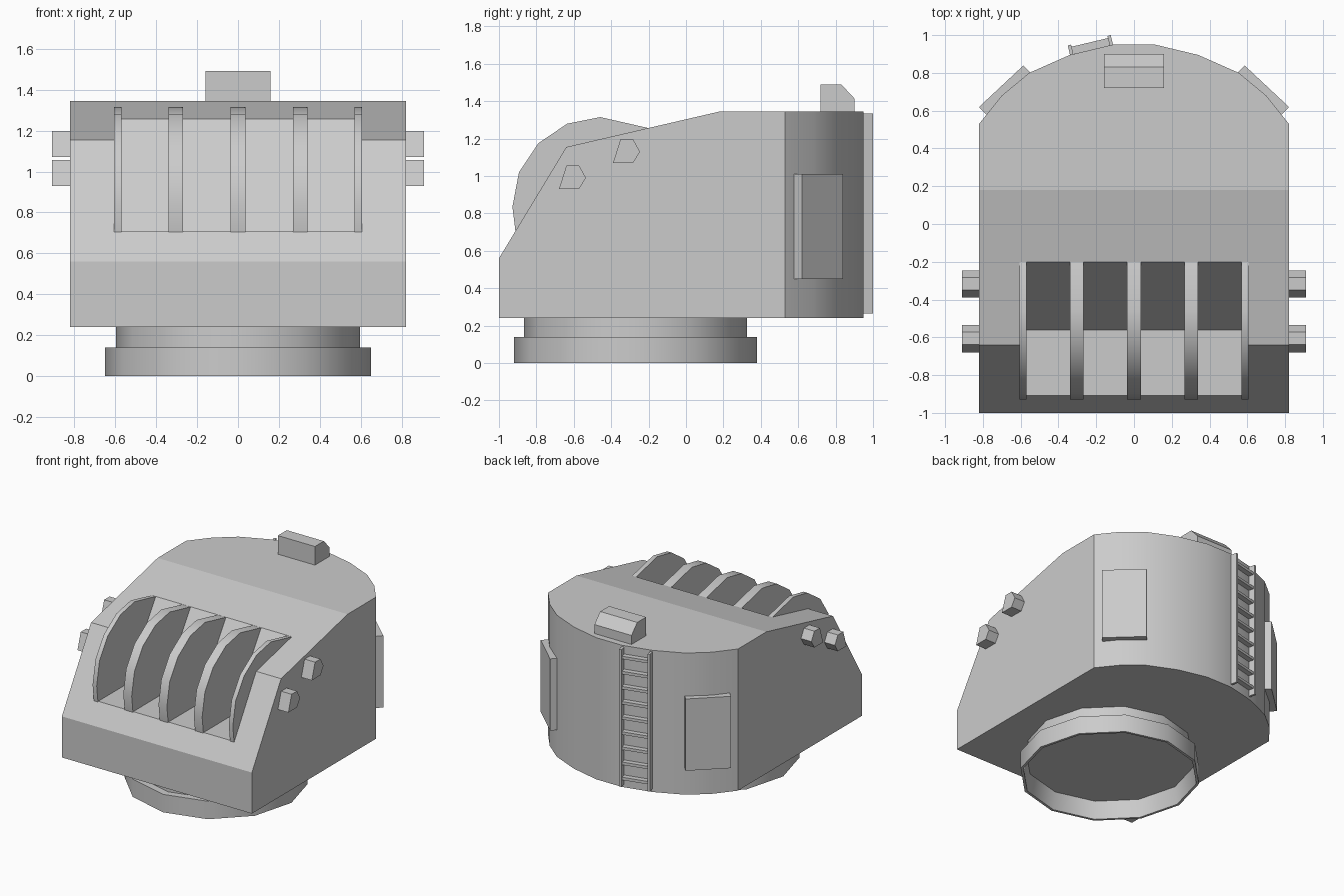
import bpy, bmesh, math
from mathutils import Vector, Matrix

if "Cube" in bpy.data.objects:
    bpy.data.objects.remove(bpy.data.objects["Cube"])


def finish(bm, name, smooth=None):
    bmesh.ops.recalc_face_normals(bm, faces=bm.faces[:])
    if smooth:
        for f in bm.faces:
            f.smooth = smooth(f.normal)
    me = bpy.data.meshes.new(name)
    bm.to_mesh(me)
    bm.free()
    ob = bpy.data.objects.new(name, me)
    bpy.context.collection.objects.link(ob)
    return ob


def extrude(points, vec):
    """Closed outline pushed along a vector."""
    bm = bmesh.new()
    face = bm.faces.new([bm.verts.new(p) for p in points])
    res = bmesh.ops.extrude_face_region(bm, geom=[face], use_keep_orig=True)
    bmesh.ops.translate(bm, vec=vec, verts=[v for v in res["geom"] if isinstance(v, bmesh.types.BMVert)])
    return bm


def side_prism(name, profile, x0, x1, smooth=None):
    return finish(extrude([(x0, y, z) for y, z in profile], (x1 - x0, 0, 0)), name, smooth)


def block(name, size, loc, rot=0.0):
    bm = bmesh.new()
    m = Matrix.Translation(loc) @ Matrix.Rotation(rot, 4, 'Z') @ Matrix.Diagonal((*size, 1))
    bmesh.ops.create_cube(bm, size=1, matrix=m)
    return finish(bm, name)


# turret housing: plan outline extruded up, then two sloping cuts at the front
half = [(0.82, -1.0), (0.82, 0.53), (0.70, 0.68), (0.555, 0.80), (0.34, 0.895), (0.11, 0.95)]
plan = half + [(-x, y) for x, y in reversed(half)]
bm = extrude([(x, y, 0.24) for x, y in plan], (0, 0, 1.105))
for (ya, za), (yb, zb) in [((-1, 0.56), (-0.64, 1.155)), ((-0.64, 1.155), (0.18, 1.345))]:
    cut = bmesh.ops.bisect_plane(bm, geom=bm.verts[:] + bm.edges[:] + bm.faces[:], dist=1e-5,
                                 plane_co=(0, ya, za), plane_no=Vector((0, za - zb, yb - ya)),
                                 clear_outer=True)
    bmesh.ops.holes_fill(bm, edges=[e for e in bm.edges if e.is_boundary])
housing = finish(bm, "turret_housing", lambda n: abs(n.z) < 0.1 and n.y > 0.1)

# recess in the front slope
cutter = side_prism("recess_cutter",
                    [(-1.2, 0.71), (-0.56, 0.71), (-0.2, 1.257), (-0.141, 1.347), (-1.2, 1.347)], -0.6, 0.6)
cutter.hide_render = True
cutter.hide_viewport = True
mod = housing.modifiers.new("recess", 'BOOLEAN')
mod.operation = 'DIFFERENCE'
mod.solver = 'EXACT'
mod.object = cutter

# curved fins standing in the recess
fin = [(-0.912, 0.705), (-0.928, 0.836), (-0.893, 1.02), (-0.79, 1.175), (-0.635, 1.28),
       (-0.458, 1.315), (-0.195, 1.255), (-0.55, 0.705)]
for i, (a, b) in enumerate([(-0.605, -0.57), (-0.34, -0.268), (-0.036, 0.036), (0.268, 0.34), (0.57, 0.605)]):
    side_prism(f"fin_{i + 1}", fin, a, b, lambda n: abs(n.x) < 0.5 and (n.y < -0.1 or n.z > 0.9))

# stepped base ring, hollow underneath
bm = bmesh.new()
prof = [(0, 0.138), (0.61, 0.138), (0.63, 0), (0.65, 0), (0.65, 0.14), (0.595, 0.14), (0.595, 0.245)]
pv = [bm.verts.new((r, 0, z)) for r, z in prof]
pe = [bm.edges.new(p) for p in zip(pv, pv[1:])]
bmesh.ops.spin(bm, geom=pv + pe, cent=(0, 0, 0), axis=(0, 0, 1), angle=math.tau, steps=12, use_duplicate=False)
bmesh.ops.remove_doubles(bm, verts=bm.verts[:], dist=1e-4)
bmesh.ops.translate(bm, vec=(0, -0.27, 0), verts=bm.verts[:])
finish(bm, "base_ring", lambda n: abs(n.z) < 0.5)

# paired side studs and rear doors, mirrored left and right
stud = [(-0.39, 1.07), (-0.283, 1.07), (-0.246, 1.13), (-0.283, 1.197), (-0.35, 1.197)]
for s, side in ((1, "right"), (-1, "left")):
    side_prism(f"upper_stud_{side}", stud, s * 0.81, s * 0.91)
    side_prism(f"lower_stud_{side}", [(y - 0.289, z - 0.14) for y, z in stud], s * 0.81, s * 0.91)
    block(f"rear_door_{side}", (0.322, 0.07, 0.56), (s * 0.679, 0.704, 0.73), -s * math.radians(43.1))

# chamfered roof box
side_prism("roof_box", [(0.72, 1.335), (0.72, 1.49), (0.83, 1.49), (0.90, 1.415), (0.90, 1.335)], -0.16, 0.16)

# rear ladder
ang = math.radians(13.4)
along = Vector((math.cos(ang), math.sin(ang), 0))
out = Vector((-math.sin(ang), math.cos(ang), 0))
mid = Vector((-0.225, 0.9225, 0))
for s, side in ((1, "right"), (-1, "left")):
    block(f"ladder_rail_{side}", (0.018, 0.055, 1.07),
          mid + along * s * 0.108 + out * 0.024 + Vector((0, 0, 0.80)), ang)
for i in range(9):
    block(f"ladder_rung_{i + 1}", (0.21, 0.04, 0.022),
          mid + out * 0.02 + Vector((0, 0, 0.325 + 0.118 * i)), ang)
